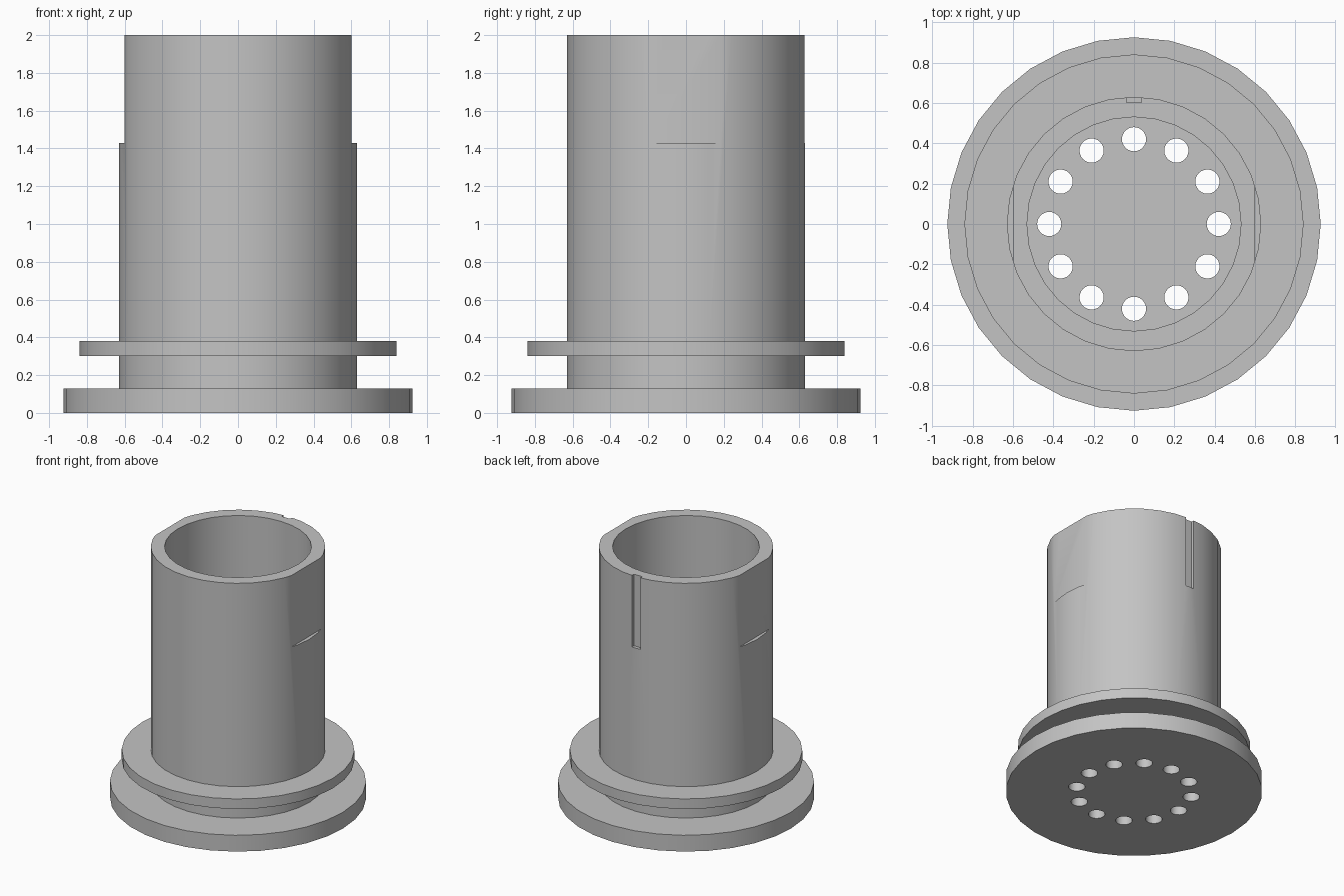
import bpy, bmesh, math
from mathutils import Matrix

cube = bpy.data.objects.get("Cube")
if cube:
    bpy.data.objects.remove(cube, do_unlink=True)

grey = bpy.data.materials.new("plain grey")
grey.use_nodes = True
colour = (0.55, 0.55, 0.55, 1)
grey.diffuse_color = colour
grey.node_tree.nodes["Principled BSDF"].inputs["Base Color"].default_value = colour

SEGMENTS = 32
TOP, LEDGE, FLOOR = 2.0, 1.43, 0.13
SLEEVE_R, BORE_R = 0.63, 0.53


def make_object(name, bm):
    bmesh.ops.recalc_face_normals(bm, faces=bm.faces)
    mesh = bpy.data.meshes.new(name)
    bm.to_mesh(mesh)
    bm.free()
    mesh.materials.append(grey)
    obj = bpy.data.objects.new(name, mesh)
    bpy.context.collection.objects.link(obj)
    return obj


def lathe(name, profile):
    """Revolve a closed-at-the-axis (radius, z) profile, with flat end caps."""
    bm = bmesh.new()
    rings = []
    for r, z in profile:
        angles = [math.tau * i / SEGMENTS for i in range(SEGMENTS)]
        rings.append([bm.verts.new((r * math.cos(a), r * math.sin(a), z)) for a in angles])
    for low, high in zip(rings, rings[1:]):
        for i in range(SEGMENTS):
            j = (i + 1) % SEGMENTS
            bm.faces.new((low[i], low[j], high[j], high[i]))
    bm.faces.new(rings[0])
    bm.faces.new(rings[-1])
    return make_object(name, bm)


def add_box(bm, x, y, z):
    """Box spanning the given (low, high) ranges."""
    spans = (x, y, z)
    centre = [(a + b) / 2 for a, b in spans]
    size = [b - a for a, b in spans]
    matrix = Matrix.Translation(centre) @ Matrix.Diagonal((*size, 1))
    bmesh.ops.create_cube(bm, size=1, matrix=matrix)


# Base disc, collar, sleeve and bore as one turned body
sleeve = lathe("flanged_sleeve", [
    (0.925, 0), (0.925, FLOOR), (SLEEVE_R, FLOOR), (SLEEVE_R, 0.30),
    (0.84, 0.30), (0.84, 0.38), (SLEEVE_R, 0.38), (SLEEVE_R, TOP),
    (BORE_R, TOP), (BORE_R, FLOOR),
])

# Cutters: two side flats, rear keyway, ring of floor holes
bm = bmesh.new()
for x in ((0.60, 0.8), (-0.8, -0.60)):
    add_box(bm, x, (-0.5, 0.5), (LEDGE, TOP + 0.2))
add_box(bm, (-0.037, 0.037), (0.603, 0.8), (LEDGE, TOP + 0.2))
for i in range(12):
    spot = Matrix.Rotation(math.tau * i / 12, 4, "Z") @ Matrix.Translation((0.42, 0, FLOOR / 2))
    bmesh.ops.create_cone(bm, cap_ends=True, segments=24, radius1=0.06, radius2=0.06,
                          depth=0.3, matrix=spot)
cutter = make_object("sleeve_cutters", bm)
cutter.hide_render = True

cut = sleeve.modifiers.new("cuts", "BOOLEAN")
cut.operation = "DIFFERENCE"
cut.solver = "EXACT"
cut.object = cutter

# Bake the cuts, then smooth the round walls with sharp rims
bpy.ops.object.select_all(action="DESELECT")
sleeve.select_set(True)
bpy.context.view_layer.objects.active = sleeve
bpy.ops.object.modifier_apply(modifier=cut.name)
bpy.data.objects.remove(cutter, do_unlink=True)
bpy.ops.object.shade_smooth_by_angle(angle=math.radians(25))
